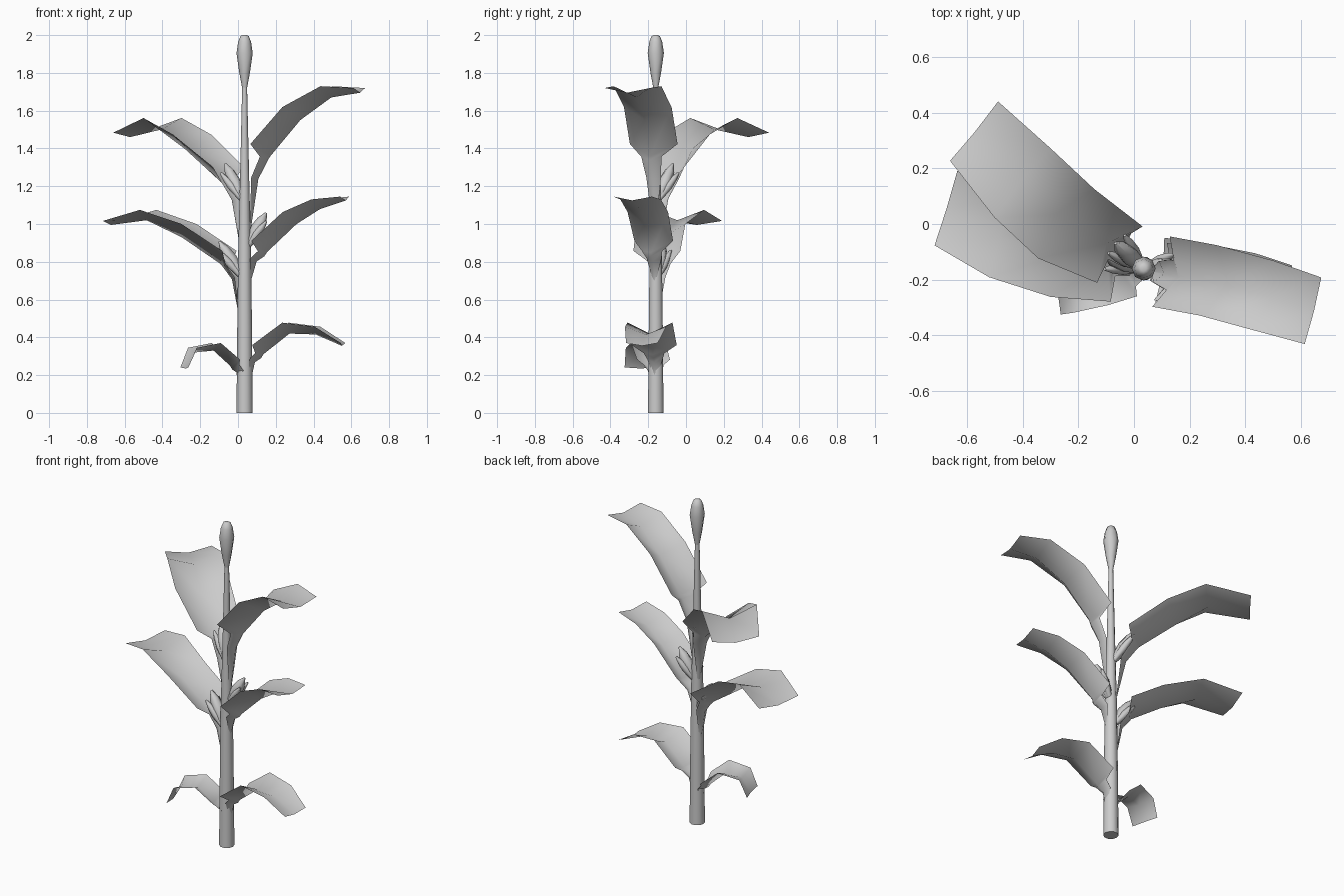
import bpy, math
from mathutils import Vector, Matrix

if "Cube" in bpy.data.objects:
    bpy.data.objects.remove(bpy.data.objects["Cube"])

AXIS = Vector((0.035, -0.16, 0))      # stem position on the ground


def make(name, verts, faces, angle=60):
    me = bpy.data.meshes.new(name)
    me.from_pydata([tuple(v) for v in verts], [], faces)
    me.update()
    ob = bpy.data.objects.new(name, me)
    bpy.context.collection.objects.link(ob)
    bpy.ops.object.select_all(action='DESELECT')
    ob.select_set(True)
    bpy.context.view_layer.objects.active = ob
    bpy.ops.object.shade_smooth_by_angle(angle=math.radians(angle))
    return ob


def lathe(name, profile, matrix, sides):
    """Closed solid of revolution from (radius, height) pairs."""
    verts, faces = [], []
    for r, z in profile:
        for k in range(sides):
            a = 2 * math.pi * k / sides
            verts.append(matrix @ Vector((r * math.cos(a), r * math.sin(a), z)))
    for i in range(len(profile) - 1):
        for k in range(sides):
            a, b = i * sides + k, i * sides + (k + 1) % sides
            faces.append((a, b, b + sides, a + sides))
    faces.append(tuple(reversed(range(sides))))
    n = len(verts)
    faces.append(tuple(range(n - sides, n)))
    return make(name, verts, faces)


def leaf(name, azimuth, start, mids, halves, lift, bow):
    """Keeled blade: narrow sheath on the stem, then a suddenly wide blade."""
    a = math.radians(azimuth)
    u, s = Vector((math.cos(a), math.sin(a), 0)), Vector((-math.sin(a), math.cos(a), 0))
    r0, z0 = mids[0]
    # rows: radius, height, half width, edge lift, sideways bow
    rows = [(0.035, start, 0.008, 0.005, 0),
            (0.5 * r0 + 0.005, start + 0.68 * (z0 - start), 0.04, 0.03, 0),
            (r0 - 0.012, z0 - 0.02, 0.055, 0.035, 0)]
    for (r, z), h, l, b in zip(mids, halves, (0.10, 0.095, 0.065, 0.025), (0.3, 1, 0.7, 0)):
        rows.append((r, z, h, l * lift, b * bow))
    verts, faces = [], []
    for i, (r, z, h, l, b) in enumerate(rows):
        p, q = rows[max(i - 1, 0)], rows[min(i + 1, len(rows) - 1)]
        t = Vector((q[0] - p[0], q[1] - p[1])).normalized()
        mid = AXIS + u * r + s * b + Vector((0, 0, z))
        up = u * (-t.y * l) + Vector((0, 0, t.x * l))
        verts += [mid - s * h + up, mid, mid + s * h + up]
    for i in range(len(rows) - 1):
        for c in (0, 1):
            k = 3 * i + c
            faces.append((k, k + 3, k + 4, k + 1))
    return make(name, verts, faces, 80)


def ear(name, azimuth, z, tilt, length):
    """Bud made of a main husk and two slimmer side husks."""
    base = Matrix.Translation(AXIS + Vector((0, 0, z))) @ Matrix.Rotation(math.radians(azimuth), 4, 'Z')
    for tag, side, lean, size, fat in (("core", 0, tilt, 1.0, 0.036),
                                       ("left_husk", 15, tilt + 5, 0.85, 0.022),
                                       ("right_husk", -15, tilt + 5, 0.85, 0.022)):
        m = (base @ Matrix.Rotation(math.radians(side), 4, 'X')
             @ Matrix.Rotation(math.radians(lean), 4, 'Y'))
        L = length * size
        lathe(f"{name}_{tag}", [(0.012, 0), (fat * 0.8, L * 0.3), (fat, L * 0.55),
                                (fat * 0.75, L * 0.8), (0.006, L)], m, 6)


# Stalk and flower head
ground = Matrix.Translation(AXIS)
lathe("stalk", [(0.043, 0), (0.039, 0.45), (0.034, 0.85), (0.024, 1.25), (0.013, 1.73)], ground, 10)
lathe("flower_head", [(0.012, 1.715), (0.028, 1.80), (0.043, 1.905), (0.034, 1.965),
                      (0.022, 1.995), (0.010, 2.0)], ground, 8)

# Leaves, right and left in three tiers
leaf("upper_right_leaf", -14, 0.98, [(0.14, 1.36), (0.30, 1.55), (0.47, 1.67), (0.63, 1.695)],
     (0.13, 0.13, 0.13, 0.123), 1.0, 0.015)
leaf("middle_right_leaf", -13, 0.70, [(0.12, 0.85), (0.28, 1.00), (0.41, 1.08), (0.55, 1.125)],
     (0.105, 0.11, 0.11, 0.105), 0.85, 0.01)
leaf("lower_right_leaf", -8, 0.18, [(0.10, 0.31), (0.24, 0.42), (0.38, 0.415), (0.52, 0.355)],
     (0.12, 0.12, 0.11, 0.085), 0.65, 0.0)
leaf("upper_left_leaf", 141, 0.90, [(0.16, 1.23), (0.37, 1.40), (0.54, 1.50), (0.78, 1.46)],
     (0.13, 0.16, 0.16, 0.137), 0.95, 0.05)
leaf("middle_left_leaf", 163, 0.53, [(0.13, 0.79), (0.33, 0.93), (0.53, 1.02), (0.74, 0.995)],
     (0.13, 0.135, 0.15, 0.14), 0.85, 0.06)
leaf("lower_left_leaf", 194.5, 0.14, [(0.08, 0.25), (0.17, 0.33), (0.27, 0.32), (0.32, 0.235)],
     (0.09, 0.095, 0.09, 0.085), 0.45, 0.0)

# Ears in the leaf joints
ear("upper_ear", 138, 1.11, 33, 0.25)
ear("left_ear", 163, 0.70, 34, 0.25)
ear("right_ear", 5, 0.86, 30, 0.23)
